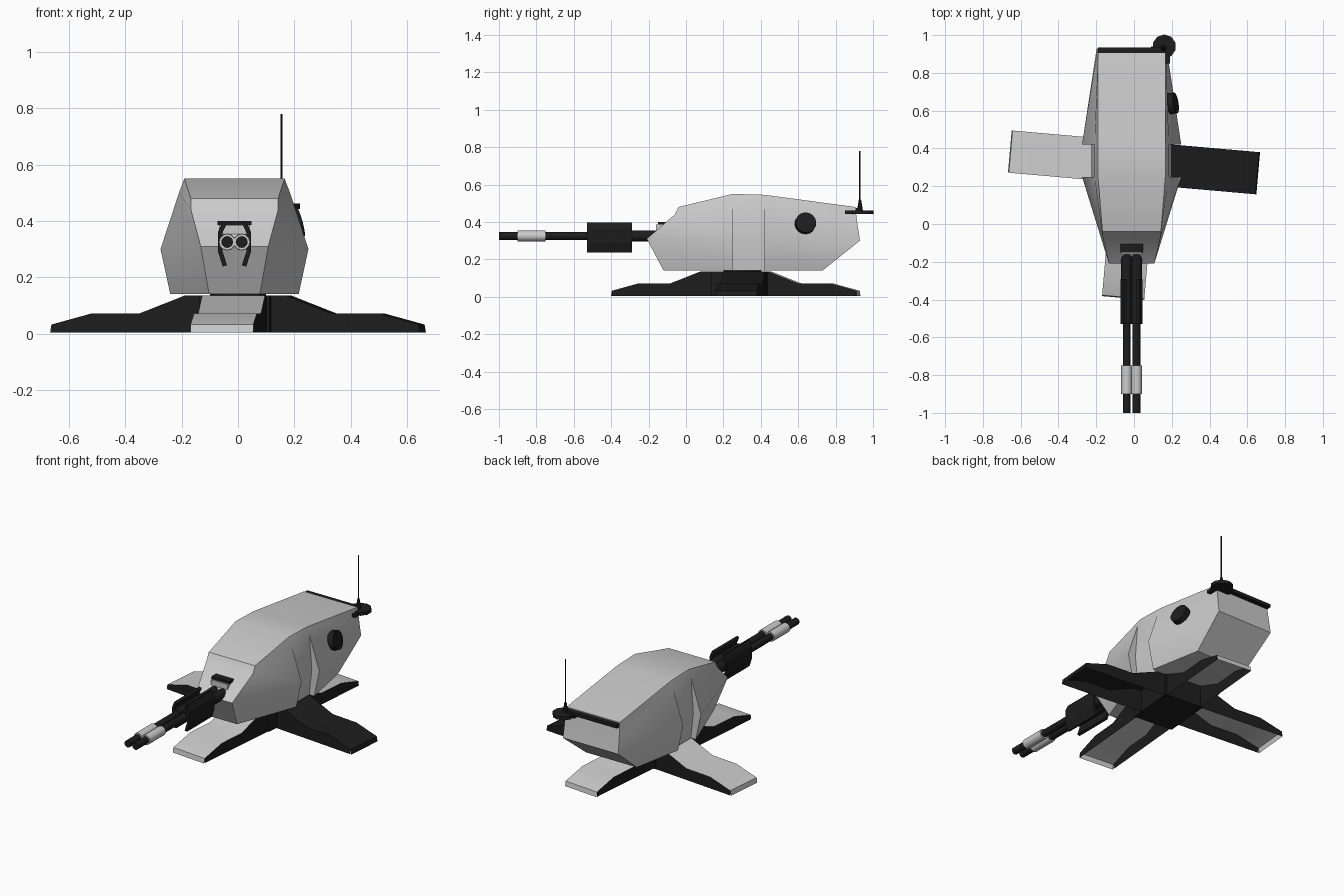
import bpy, bmesh, math
from mathutils import Matrix, Vector

if "Cube" in bpy.data.objects:
    bpy.data.objects.remove(bpy.data.objects["Cube"])

CX = -0.0125   # centre line of turret and gun
dark = bpy.data.materials.new("dark_metal")
dark.diffuse_color = (0.012, 0.012, 0.012, 1)
dark.use_nodes = True
dark.node_tree.nodes["Principled BSDF"].inputs["Base Color"].default_value = dark.diffuse_color


def finish(name, bm, mat=None, matrix=None, smooth=None):
    bmesh.ops.remove_doubles(bm, verts=bm.verts, dist=1e-5)
    bmesh.ops.dissolve_degenerate(bm, edges=bm.edges, dist=1e-5)
    bmesh.ops.recalc_face_normals(bm, faces=bm.faces)
    if matrix:
        bm.transform(matrix)
    me = bpy.data.meshes.new(name)
    bm.to_mesh(me)
    bm.free()
    ob = bpy.data.objects.new(name, me)
    bpy.context.collection.objects.link(ob)
    if mat:
        me.materials.append(mat)
    if smooth:
        bpy.ops.object.select_all(action='DESELECT')
        ob.select_set(True)
        bpy.context.view_layer.objects.active = ob
        bpy.ops.object.shade_smooth_by_angle(angle=math.radians(smooth))
    return ob


def box(name, lo, hi, mat=None):
    bm = bmesh.new()
    bmesh.ops.create_cube(bm, size=1)
    lo, hi = Vector(lo), Vector(hi)
    m = Matrix.Translation((lo + hi) / 2) @ Matrix.Diagonal((*(hi - lo), 1))
    return finish(name, bm, mat, m)


def rod(name, a, b, r, mat=None, n=12, r2=None):
    a, b = Vector(a), Vector(b)
    bm = bmesh.new()
    bmesh.ops.create_cone(bm, cap_ends=True, segments=n, radius1=r,
                          radius2=r if r2 is None else r2, depth=(b - a).length)
    m = Matrix.Translation((a + b) / 2) @ (b - a).to_track_quat('Z', 'Y').to_matrix().to_4x4()
    return finish(name, bm, mat, m, 40)


# Turret hull: stations of (y, z, half width) from bottom to top
stations = [
    [(-.12, .14, .09), (-.21, .31, .12), (-.06, .44, .155), (-.04, .48, .155)],
    [(.25, .14, .228), (.25, .30, .2625), (.25, .50, .197), (.25, .55, .178)],
    [(.25, .14, .195), (.25, .30, .212), (.25, .50, .197), (.25, .55, .178)],
    [(.42, .14, .195), (.42, .30, .212), (.42, .50, .197), (.42, .545, .178)],
    [(.42, .14, .228), (.42, .30, .2625), (.42, .50, .197), (.42, .545, .178)],
    [(.73, .14, .17), (.93, .30, .185), (.915, .40, .182), (.905, .48, .178)],
]
bm = bmesh.new()
rings = []
for st in stations:
    left = [bm.verts.new((CX - w, y, z)) for y, z, w in st]
    right = [bm.verts.new((CX + w, y, z)) for y, z, w in st]
    rings.append(left + right[::-1])
for a, b in zip(rings, rings[1:]):
    for i in range(8):
        j = (i + 1) % 8
        bm.faces.new((a[i], a[j], b[j], b[i]))
for r in (rings[0], rings[-1]):
    for i in range(3):
        bm.faces.new((r[i], r[i + 1], r[6 - i], r[7 - i]))
finish("turret_hull", bm, smooth=35)

# Four splayed feet, hollow underneath
profile = [(.11, .135), (.18, .135), (.34, .072), (.51, .072), (.655, .032)]
HW = .112


def leg(name, centre, angle, deck_mat=None):
    m = Matrix.Translation(centre) @ Matrix.Rotation(math.radians(angle), 4, 'Z')
    deck, skirt = bmesh.new(), bmesh.new()
    line = profile + [(.66, .003)]
    for (r0, z0), (r1, z1) in zip(line, line[1:]):
        deck.faces.new([deck.verts.new(p) for p in
                        ((r0, -HW, z0), (r1, -HW, z1), (r1, HW, z1), (r0, HW, z0))])
    for s in (-HW, HW):
        for (r0, z0), (r1, z1) in zip(profile, profile[1:]):
            skirt.faces.new([skirt.verts.new(p) for p in
                             ((r0, s, .003), (r1, s, .003), (r1, s, z1), (r0, s, z0))])
    finish(name + "_deck", deck, deck_mat, m, 35)
    finish(name + "_skirt", skirt, dark, m)


leg("right_leg", (0, .326, 0), -5, dark)
leg("back_leg", (0, .266, 0), 85)
leg("left_leg", (0, .326, 0), 175)
leg("front_leg", (0, .266, 0), 265)

# Hub where the feet meet, with short swivel plate under the hull
bm = bmesh.new()
bmesh.ops.create_cube(bm, size=1)
finish("base_hub", bm, dark, Matrix.Translation((0, .295, .07))
       @ Matrix.Rotation(math.radians(-5), 4, 'Z') @ Matrix.Diagonal((.25, .30, .13, 1)))
rod("swivel_plate", (0, .3, .12), (0, .3, .145), .1, dark, 16)

# Twin gun barrels with muzzle sleeves and bent side guards
GZ = .325
for s, side in ((-1, "left"), (1, "right")):
    x = CX + s * .026
    rod(side + "_barrel", (x, -1, GZ), (x, -.1, GZ), .021, dark)
    rod(side + "_muzzle_sleeve", (x, -.9, GZ), (x, -.75, GZ), .029)
    rod(side + "_breech", (x, -.53, GZ), (x, -.14, GZ), .03, dark)
    bm = bmesh.new()
    sec = [(.034, .395), (.05, .36), (.05, .29), (.034, .24)]
    f = [[bm.verts.new((CX + s * px, y, pz)) for px, pz in sec] for y in (-.53, -.29)]
    for i in range(3):
        bm.faces.new((f[0][i], f[0][i + 1], f[1][i + 1], f[1][i]))
    guard = finish(side + "_barrel_guard", bm, dark)
    mod = guard.modifiers.new("thickness", 'SOLIDIFY')
    mod.thickness = .016
    mod.offset = 0

# Gun mount in the nose
box("gun_mantlet", (CX - .055, -.16, .30), (CX + .055, -.02, .385))
box("mantlet_bracket", (CX - .06, -.15, .385), (CX + .06, -.05, .40), dark)

# Round hatch on the right flank only
n = Vector((1, .16, .28)).normalized()
p = Vector((.213, .64, .395))
rod("side_hatch", p - n * .03, p + n * .008, .056, dark, 16)

# Rear top trim and antenna
box("rear_trim", (CX - .178, .90, .455), (CX + .178, .935, .475), dark)
rod("antenna_pad", (.16, .94, .442), (.16, .94, .462), .063, dark, 10)
box("antenna_bracket", (.09, .85, .442), (.19, .94, .46), dark)
rod("antenna_base", (.155, .93, .46), (.155, .93, .52), .016, dark, 8, .006)
rod("antenna_mast", (.155, .93, .5), (.155, .93, .78), .004, dark, 6)
